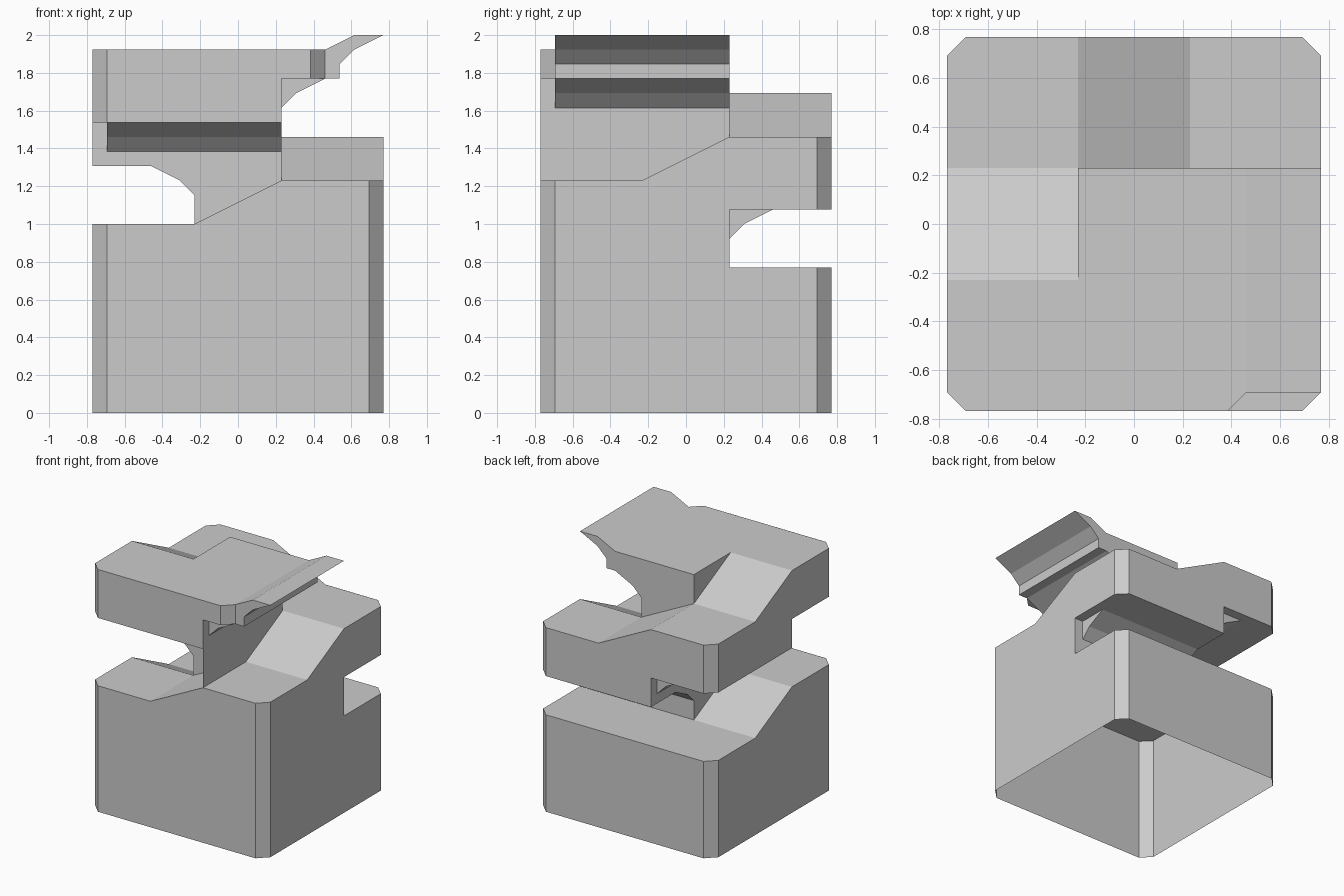
import bpy, bmesh, math
from mathutils import Matrix, Vector
from mathutils.bvhtree import BVHTree

if "Cube" in bpy.data.objects:
    bpy.data.objects.remove(bpy.data.objects["Cube"])

U = 1 / 13  # grid unit: the footprint is 20 x 20 units, the height 26


def turn(k):
    return Matrix.Rotation(math.radians(90 * k), 4, 'Z')


def add_object(name, bm):
    mesh = bpy.data.meshes.new(name)
    bm.to_mesh(mesh)
    bm.free()
    obj = bpy.data.objects.new(name, mesh)
    bpy.context.collection.objects.link(obj)
    return obj


def prism(name, profile, axis, lo, hi, k=0):
    """Extrude a 2D profile along an axis, then turn it k quarter turns."""
    place = {'X': lambda a, b, t: (t, a, b),
             'Y': lambda a, b, t: (a, t, b),
             'Z': lambda a, b, t: (a, b, t)}[axis]
    bm = bmesh.new()
    face = bm.faces.new([bm.verts.new(Vector(place(a, b, lo)) * U) for a, b in profile])
    ext = bmesh.ops.extrude_face_region(bm, geom=[face])
    verts = [g for g in ext['geom'] if isinstance(g, bmesh.types.BMVert)]
    bmesh.ops.translate(bm, verts=verts, vec=Vector(place(0, 0, hi - lo)) * U)
    bmesh.ops.recalc_face_normals(bm, faces=bm.faces[:])
    bmesh.ops.transform(bm, matrix=turn(k), verts=bm.verts[:])
    return add_object(name, bm)


# Tower block with chamfered corners
plan = [(10, -9), (10, 9), (9, 10), (-9, 10), (-10, 9), (-10, -9), (-9, -10), (9, -10)]
tower = prism("spiral_tower", plan, 'Z', 0, 25)

# Cut the rising path, one side of the tower at a time
cutters = []
for k in range(6):
    z0 = 10 + 3 * (k - 1)
    top = 14 + 3 * k if k < 3 else 30
    if k == 0:
        side = [(13, 10), (-3, 10), (-3, top), (13, top)]
    else:
        side = [(13, z0), (3, z0), (-3, z0 + 3), (-3, top), (13, top)]
    cutter = prism("path_cutter", side, 'Y', 3, 13, k)
    cutter.hide_render = True
    mod = tower.modifiers.new("path", 'BOOLEAN')
    mod.operation = 'DIFFERENCE'
    mod.solver = 'EXACT'
    mod.object = cutter
    cutters.append(cutter)

bpy.context.view_layer.update()
carved = bpy.data.meshes.new_from_object(
    tower.evaluated_get(bpy.context.evaluated_depsgraph_get()))
tower.modifiers.clear()
tower.data = carved
for cutter in cutters:
    bpy.data.objects.remove(cutter, do_unlink=True)

# Open the underside so the tower is a hollow shell
bm = bmesh.new()
bm.from_mesh(carved)
bottom = [f for f in bm.faces if all(v.co.z < 1e-4 for v in f.verts)]
bmesh.ops.delete(bm, geom=bottom, context='FACES')
bm.to_mesh(carved)
tree = BVHTree.FromBMesh(bm)
bm.free()

# Coved ceilings where the path runs under the upper level
for k in range(3):
    c = 14 + 3 * k
    prism("ceiling_cove", [(3, c), (3, c - 2), (4, c - 1), (6, c)], 'X', -3, 9, k)

# Overhanging end of the top platform with its upturned lip
lip = [(3, 21), (4, 22), (6, 23), (7, 23), (7, 24), (8, 25), (10, 26), (8, 26), (6, 25), (3, 25)]
prism("platform_lip", lip, 'Y', -9, 3)
prism("platform_edge", [(3, -10), (5, -10), (6, -9), (3, -9)], 'Z', 23, 25)

# Thin flush wall courses, placed only where the outer wall exists
bm = bmesh.new()
for k in range(4):
    rot = turn(k)
    inward = rot @ Vector((0, -1, 0))
    for row in range(13):
        z1, z2 = 2 * row + 0.35, 2 * row + 1
        for a, b in ((-9.8, -2.9), (-1.95, -1.1), (1.1, 1.95), (2.9, 9.8)):
            a, b = max(a, -8.9), min(b, 8.9)
            corners = [(a, z1), (b, z1), (b, z2), (a, z2)]
            on_wall = True
            for x, z in corners:
                hit = tree.ray_cast(rot @ (Vector((x, 12, z)) * U), inward)
                if hit[0] is None or abs(hit[3] - 2 * U) > 1e-3:
                    on_wall = False
            if on_wall:
                pts = [rot @ (Vector((x, 10.01, z)) * U) for x, z in reversed(corners)]
                bm.faces.new([bm.verts.new(p) for p in pts])
add_object("wall_courses", bm)
